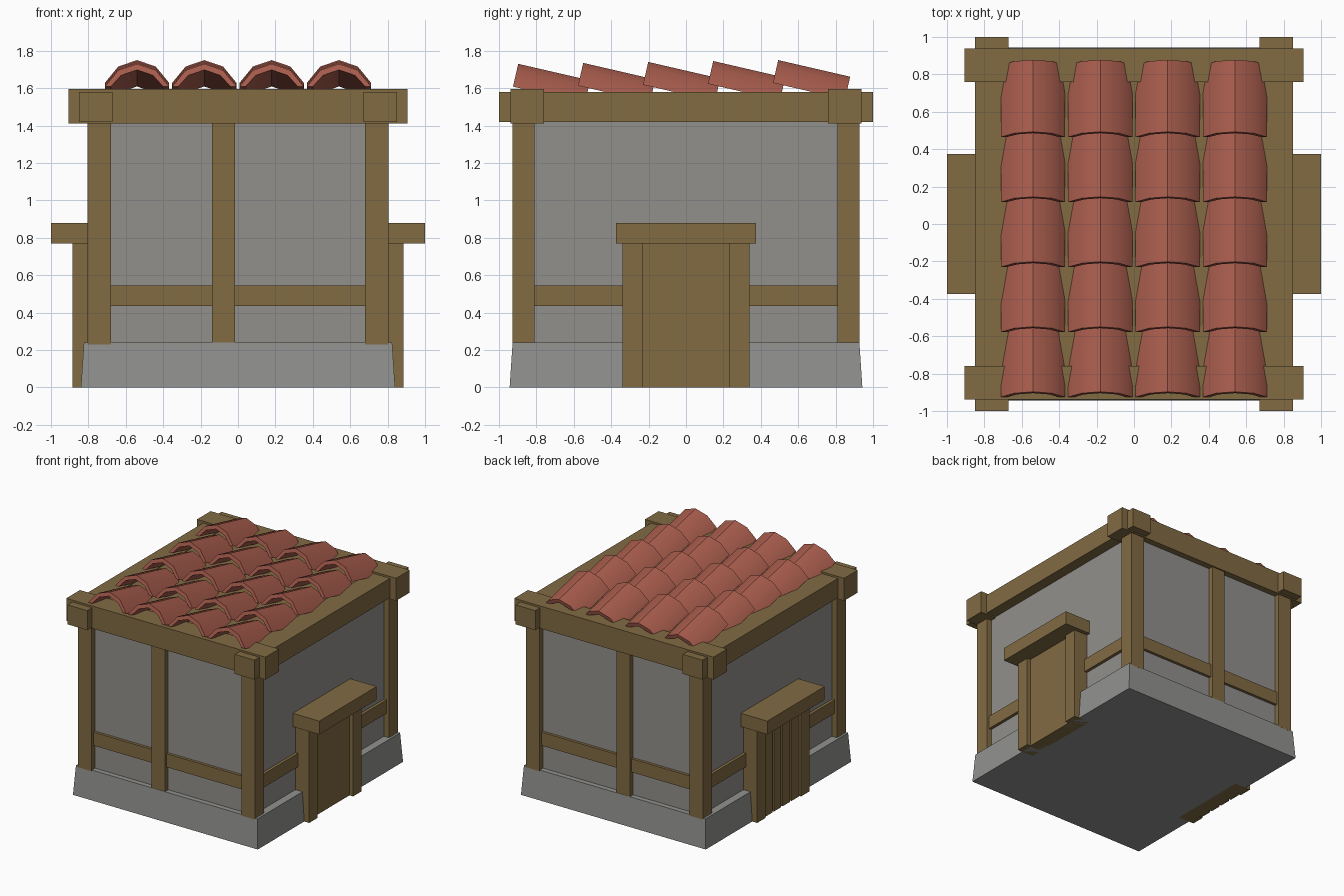
import bpy, bmesh, math
from mathutils import Matrix, Vector

if "Cube" in bpy.data.objects:
    bpy.data.objects.remove(bpy.data.objects["Cube"], do_unlink=True)


def material(name, r, g, b):
    m = bpy.data.materials.new(name)
    m.use_nodes = True
    m.diffuse_color = (r, g, b, 1)
    m.node_tree.nodes["Principled BSDF"].inputs["Base Color"].default_value = (r, g, b, 1)
    return m


WOOD = material("timber_brown", 0.22, 0.145, 0.055)
WALL = material("plaster_grey", 0.29, 0.28, 0.265)
STONE = material("stone_grey", 0.285, 0.285, 0.28)
CLAY = material("clay_red", 0.40, 0.11, 0.075)


def finish(name, bm, mat):
    bmesh.ops.recalc_face_normals(bm, faces=bm.faces)
    mesh = bpy.data.meshes.new(name)
    bm.to_mesh(mesh)
    bm.free()
    mesh.materials.append(mat)
    obj = bpy.data.objects.new(name, mesh)
    bpy.context.collection.objects.link(obj)
    return obj


def box(name, x, y, z, mat, taper=0.0):
    """Box from (min, max) ranges; taper pulls the top edges inward."""
    bm = bmesh.new()
    bmesh.ops.create_cube(bm, size=1)
    for v in bm.verts:
        top = v.co.z > 0
        sx, sy = math.copysign(1, v.co.x), math.copysign(1, v.co.y)
        v.co = Vector((x[sx > 0], y[sy > 0], z[top]))
        if top:
            v.co -= Vector((sx, sy, 0)) * taper
    return finish(name, bm, mat)


def span(side, a, b):
    """Range from a to b, mirrored when side is -1."""
    return tuple(sorted((side * a, side * b)))


# Stone plinth, plaster walls and roof deck
box("plinth", (-0.84, 0.84), (-0.943, 0.943), (0, 0.24), STONE, 0.016)
box("walls", (-0.76, 0.76), (-0.885, 0.885), (0.2, 1.5), WALL)
box("roof_deck", (-0.7, 0.7), (-0.8, 0.8), (1.5, 1.575), WOOD)

# Timber frame
for s, end in ((-1, "front"), (1, "back")):
    box(end + "_middle_post", (-0.14, -0.015), span(s, 0.85, 0.925), (0.23, 1.42), WOOD)
    box(end + "_rail", (-0.72, 0.72), span(s, 0.85, 0.908), (0.435, 0.545), WOOD)
    box(end + "_top_beam", (-0.905, 0.905), span(s, 0.76, 0.937), (1.41, 1.595), WOOD)
    for t, side in ((-1, "right"), (1, "left")):
        box(f"{end}_{side}_post", span(t, 0.68, 0.805), span(s, 0.81, 0.928), (0.23, 1.45), WOOD)

for t, side in ((-1, "right"), (1, "left")):
    box(side + "_rail", span(t, 0.72, 0.785), (-0.85, 0.85), (0.435, 0.545), WOOD)
    box(side + "_top_beam", span(t, 0.67, 0.85), (-1, 1), (1.42, 1.58), WOOD)
    # Door surround
    box(side + "_door_lintel", span(t, 0.74, 1.0), (-0.373, 0.373), (0.77, 0.88), WOOD)
    for s, end in ((-1, "front"), (1, "back")):
        box(f"{side}_door_{end}_jamb", span(t, 0.74, 0.885), span(s, 0.23, 0.34), (0, 0.78), WOOD)
    box(side + "_door_panel", span(t, 0.74, 0.852), (-0.24, 0.24), (0, 0.78), WOOD)

# Raised planks on one door
for i in range(4):
    y = -0.1725 + i * 0.115
    box(f"right_door_plank_{i + 1}", span(-1, 0.84, 0.872), (y - 0.047, y + 0.047), (0, 0.775), WOOD)

# Arched roof tile, extruded along y, tilted, then repeated in rows and columns
outer = [(-0.172, 0), (-0.1, 0.09), (0, 0.125), (0.1, 0.09), (0.172, 0)]
inner = [(-0.14, 0), (-0.085, 0.062), (0, 0.092), (0.085, 0.062), (0.14, 0)]
bm = bmesh.new()
strips = [[[bm.verts.new((x, y, z)) for x, z in line] for line in (outer, inner)]
          for y in (0, 0.395)]
(fo, fi), (bo, bi) = strips
for i in range(4):
    j = i + 1
    for quad in ((fo[i], fo[j], bo[j], bo[i]), (fi[i], fi[j], bi[j], bi[i]),
                 (fo[i], fo[j], fi[j], fi[i]), (bo[i], bo[j], bi[j], bi[i])):
        bm.faces.new(quad)
for k in (0, -1):
    bm.faces.new((fo[k], bo[k], bi[k], fi[k]))
bm.transform(Matrix.Rotation(math.radians(-13), 4, "X"))
tiles = finish("roof_tiles", bm, CLAY)
tiles.location = (-0.54, -0.925, 1.608)
bpy.context.view_layer.objects.active = tiles
tiles.select_set(True)
bpy.ops.object.shade_smooth_by_angle(angle=math.radians(35))
for name, count, offset in (("columns", 4, (0.36, 0, 0)), ("rows", 5, (0, 0.3475, 0.005))):
    mod = tiles.modifiers.new(name, "ARRAY")
    mod.count = count
    mod.use_relative_offset = False
    mod.use_constant_offset = True
    mod.constant_offset_displace = offset
